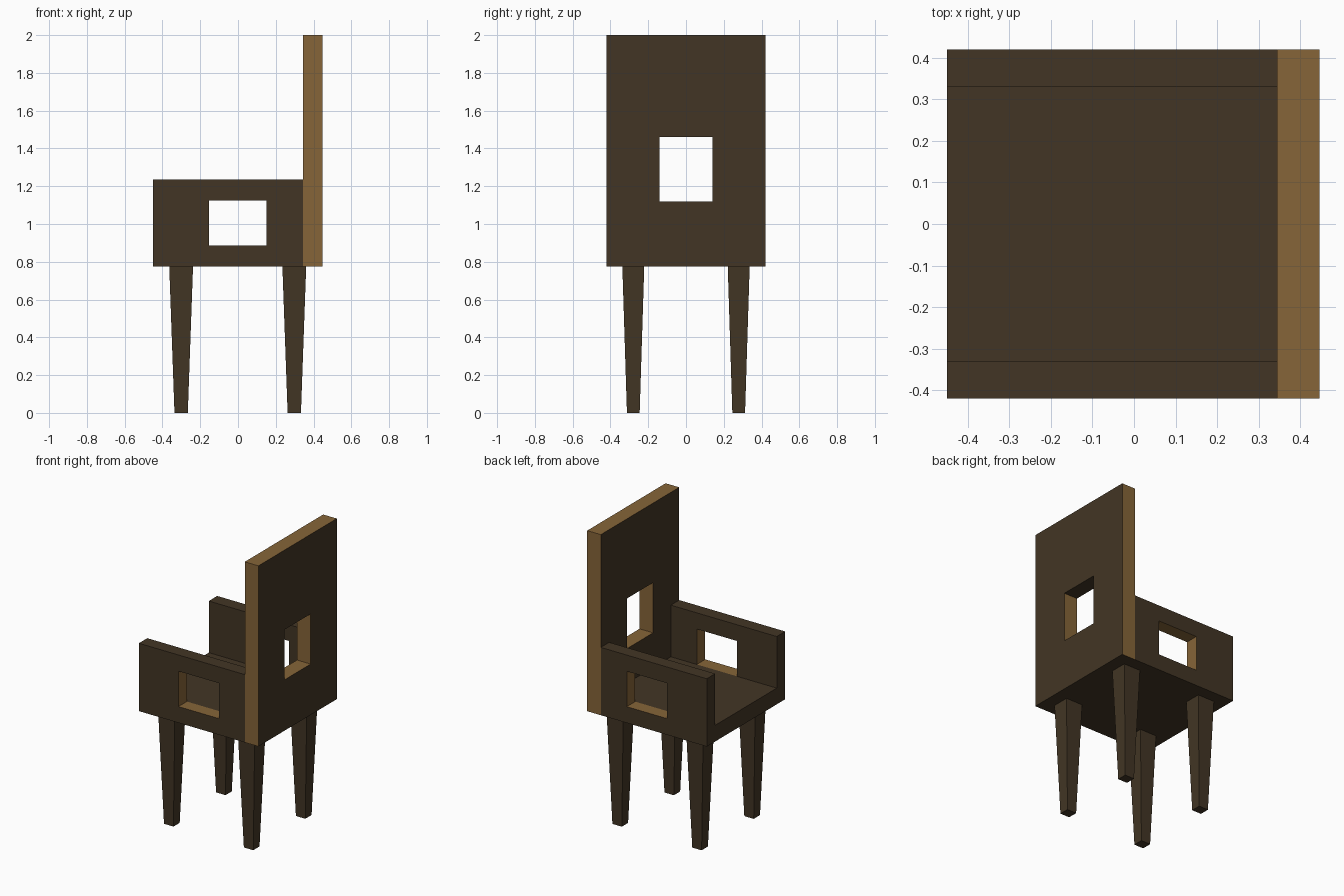
import bpy
import bmesh
from mathutils import Vector

cube = bpy.data.objects.get("Cube")
if cube:
    bpy.data.objects.remove(cube)


def material(name, color):
    mat = bpy.data.materials.new(name)
    mat.use_nodes = True
    mat.diffuse_color = color
    mat.node_tree.nodes["Principled BSDF"].inputs["Base Color"].default_value = color
    return mat


dark_wood = material("dark wood", (0.055, 0.036, 0.018, 1))
light_wood = material("light wood", (0.24, 0.13, 0.04, 1))


def finish(name, bm):
    mesh = bpy.data.meshes.new(name)
    bm.to_mesh(mesh)
    bm.free()
    mesh.materials.append(dark_wood)
    mesh.materials.append(light_wood)
    obj = bpy.data.objects.new(name, mesh)
    bpy.context.collection.objects.link(obj)
    return obj


def tapered_box(name, low, high, taper_x=1, taper_y=1):
    """Box between two corners, its bottom scaled by the taper."""
    low, high = Vector(low), Vector(high)
    centre, size = (low + high) / 2, high - low
    bm = bmesh.new()
    bmesh.ops.create_cube(bm, size=1)
    for v in bm.verts:
        if v.co.z < 0:
            v.co.x *= taper_x
            v.co.y *= taper_y
        v.co = v.co * size + centre
    return finish(name, bm)


def holed_panel(name, outer, hole, depth, place, is_light):
    """Upright panel with a rectangular hole; place maps (u, z, depth) to xyz."""
    bm = bmesh.new()

    def ring(rect, d):
        u0, u1, z0, z1 = rect
        corners = ((u0, z0), (u1, z0), (u1, z1), (u0, z1))
        return [bm.verts.new(place(u, z, d)) for u, z in corners]

    out_a, out_b = (ring(outer, d) for d in depth)
    in_a, in_b = (ring(hole, d) for d in depth)
    inner_faces = set()
    for i in range(4):
        j = (i + 1) % 4
        for a, b in ((out_a, in_a), (out_b, in_b), (out_a, out_b)):
            bm.faces.new((a[i], a[j], b[j], b[i]))
        inner_faces.add(bm.faces.new((in_a[i], in_a[j], in_b[j], in_b[i])))
    bmesh.ops.recalc_face_normals(bm, faces=bm.faces)
    for f in bm.faces:
        f.material_index = int(is_light(f.normal, f in inner_faces))
    return finish(name, bm)


BASE, SEAT_TOP = 0.775, 0.885
FRONT, BACK = -0.45, 0.345

# Seat slab between the arms
tapered_box("seat", (FRONT, -0.33, BASE), (BACK, 0.33, SEAT_TOP))

# Backrest: light edges, dark broad faces and undersides
holed_panel("backrest", (-0.42, 0.42, BASE, 2), (-0.14, 0.14, 1.12, 1.46),
            (BACK, 0.447), lambda u, z, d: (d, u, z),
            lambda n, inner: abs(n.x) < 0.5 and n.z > -0.5)

# Arms and legs, mirrored across the seat
for side, sign in (("right", -1), ("left", 1)):
    holed_panel(side + "_arm", (FRONT, BACK, BASE, 1.235),
                (-0.153, 0.15, SEAT_TOP, 1.125), (0.33 * sign, 0.42 * sign),
                lambda u, z, d: (u, d, z), lambda n, inner: inner)
    for end, x in (("front", -0.301), ("back", 0.298)):
        y = 0.279 * sign
        tapered_box(f"{end}_{side}_leg", (x - 0.063, y - 0.058, 0),
                    (x + 0.063, y + 0.058, BASE), 0.56, 0.58)
